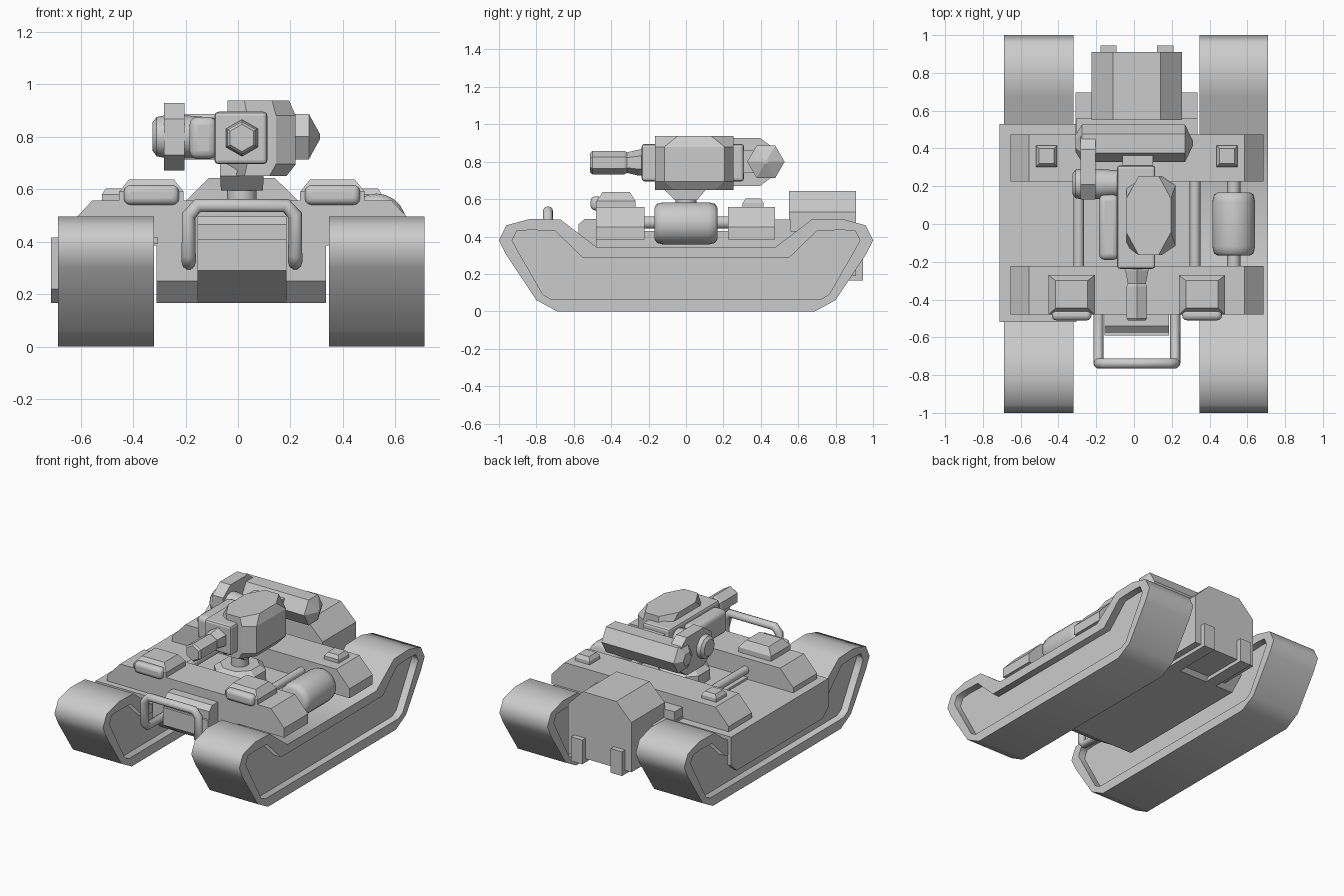
import bpy, bmesh, math
from mathutils import Vector

if "Cube" in bpy.data.objects:
    bpy.data.objects.remove(bpy.data.objects["Cube"])

C = 0.015  # centre line of the hull


def finish(ob, bevel=0, segs=3, smooth=None):
    if bevel:
        m = ob.modifiers.new("bevel", 'BEVEL')
        m.width, m.segments, m.limit_method = bevel, segs, 'ANGLE'
    if smooth:
        bpy.ops.object.select_all(action='DESELECT')
        ob.select_set(True)
        bpy.context.view_layer.objects.active = ob
        bpy.ops.object.shade_smooth_by_angle(angle=math.radians(smooth))
    return ob


def loft(name, axis, rings, **kw):
    """Skin matching 2D outlines placed at coordinates along an axis, with end caps."""
    place = {'x': lambda c, u, v: (c, u, v), 'y': lambda c, u, v: (u, c, v),
             'z': lambda c, u, v: (u, v, c)}[axis]
    bm = bmesh.new()
    loops = [[bm.verts.new(place(c, u, v)) for u, v in pts] for c, pts in rings]
    for a, b in zip(loops, loops[1:]):
        for i in range(len(a)):
            j = (i + 1) % len(a)
            bm.faces.new((a[i], a[j], b[j], b[i]))
    bm.faces.new(loops[0])
    bm.faces.new(loops[-1])
    bmesh.ops.recalc_face_normals(bm, faces=bm.faces)
    me = bpy.data.meshes.new(name)
    bm.to_mesh(me)
    bm.free()
    ob = bpy.data.objects.new(name, me)
    bpy.context.collection.objects.link(ob)
    return finish(ob, **kw)


def rect(u0, u1, v0, v1):
    return [(u0, v0), (u1, v0), (u1, v1), (u0, v1)]


def octo(u0, u1, v0, v1, cu, cv):
    return [(u0 + cu, v0), (u1 - cu, v0), (u1, v0 + cv), (u1, v1 - cv),
            (u1 - cu, v1), (u0 + cu, v1), (u0, v1 - cv), (u0, v0 + cv)]


def ngon(u, v, r, n, turn=0):
    return [(u + r * math.cos(2 * math.pi * i / n + turn),
             v + r * math.sin(2 * math.pi * i / n + turn)) for i in range(n)]


def prism(name, axis, a, b, pts, **kw):
    return loft(name, axis, [(a, pts), (b, pts)], **kw)


def box(name, x0, x1, y0, y1, z0, z1, **kw):
    return prism(name, 'z', z0, z1, rect(x0, x1, y0, y1), **kw)


def rod(name, pts, r):
    """Round bent tube through a list of points."""
    cu = bpy.data.curves.new(name, 'CURVE')
    cu.dimensions, cu.bevel_depth, cu.bevel_resolution, cu.use_fill_caps = '3D', r, 3, True
    sp = cu.splines.new('POLY')
    sp.points.add(len(pts) - 1)
    for p, co in zip(sp.points, pts):
        p.co = (*co, 1)
    ob = bpy.data.objects.new(name, cu)
    bpy.context.collection.objects.link(ob)
    return ob


def both_ends(half):
    return half + [(-y, z) for y, z in reversed(half)]


# Tracks: outer belt with a recessed panel on each side
belt = both_ends([(0.48, 0.345), (0.67, 0.49), (0.83, 0.495), (0.96, 0.46),
                  (1.0, 0.38), (0.96, 0.30), (0.80, 0.06), (0.69, 0.0)])
panel = both_ends([(0.55, 0.285), (0.70, 0.43), (0.83, 0.435), (0.905, 0.43),
                   (0.93, 0.38), (0.90, 0.325), (0.765, 0.09), (0.72, 0.065)])
for side, x0, x1 in (("left", -0.687, -0.32), ("right", 0.347, 0.71)):
    loft(side + "_track", 'x', [(x0 + 0.05, panel), (x0, panel), (x0, belt),
                                (x1, belt), (x1, panel), (x1 - 0.05, panel)], smooth=62)

# Hull, nose and the folded guard over the left track
prism("hull", 'x', -0.31, 0.335,
      [(-0.40, 0.165), (0.60, 0.165), (0.695, 0.25), (0.695, 0.43), (-0.48, 0.43), (-0.48, 0.25)])
prism("nose", 'x', -0.155, 0.185,
      [(-0.40, 0.165), (-0.59, 0.29), (-0.59, 0.41), (-0.575, 0.41), (-0.575, 0.465),
       (-0.54, 0.495), (-0.40, 0.495)])
box("left_guard_top", -0.70, -0.305, -0.52, 0.53, 0.39, 0.415)
prism("left_guard_side", 'x', -0.712, -0.685,
      [(-0.52, 0.22), (-0.46, 0.165), (0.47, 0.165), (0.53, 0.22), (0.53, 0.415), (-0.52, 0.415)])

# Front and rear cross decks with sloping ends
deck = [(C - 0.67, 0.385), (C + 0.67, 0.385), (C + 0.67, 0.45), (C + 0.57, 0.557),
        (C - 0.57, 0.557), (C - 0.67, 0.45)]
prism("front_deck", 'y', -0.48, -0.222, deck)
prism("rear_deck", 'y', 0.225, 0.475, deck)
box("rear_ledge", C - 0.32, C + 0.32, 0.47, 0.56, 0.38, 0.49)

# Engine housing with two tow feet
prism("engine_housing", 'y', 0.55, 0.91,
      [(C - 0.24, 0.19), (C + 0.24, 0.19), (C + 0.24, 0.53), (C + 0.125, 0.643),
       (C - 0.125, 0.643), (C - 0.24, 0.53)])

for s, side in ((-1, "left"), (1, "right")):
    x = C + s * 0.15
    box(side + "_tow_foot", x - 0.043, x + 0.043, 0.90, 0.945, 0.165, 0.33)
    box(side + "_tow_rail", x - 0.043, x + 0.043, 0.60, 0.91, 0.165, 0.20)
    # Lamps: tapered housing with a rounded lens
    x = C + s * 0.345
    loft(side + "_lamp_housing", 'z', [(0.55, rect(x - 0.123, x + 0.123, -0.48, -0.27)),
                                       (0.59, rect(x - 0.123, x + 0.123, -0.48, -0.27)),
                                       (0.637, rect(x - 0.085, x + 0.085, -0.445, -0.30))])
    box(side + "_lamp_lens", x - 0.105, x + 0.105, -0.51, -0.45, 0.54, 0.615,
        bevel=0.024, smooth=40)
    # Rear hatches
    x = C + s * 0.478
    loft(side + "_hatch", 'z', [(0.55, rect(x - 0.056, x + 0.056, 0.303, 0.415)),
                                (0.58, rect(x - 0.056, x + 0.056, 0.303, 0.415)),
                                (0.603, rect(x - 0.04, x + 0.04, 0.32, 0.40))])
    # Deck pipes
    x = C + s * 0.308
    rod(side + "_deck_pipe", [(x, -0.24, 0.475), (x, 0.24, 0.475)], 0.028)

# Fuel drum on its axle
loft("fuel_drum", 'y', [(y, ngon(0.528, 0.47, r, 20)) for y, r in
                        ((-0.168, 0.085), (-0.155, 0.105), (-0.12, 0.113),
                         (0.12, 0.113), (0.155, 0.105), (0.168, 0.085))], smooth=45)
rod("drum_axle", [(0.528, -0.24, 0.475), (0.528, 0.24, 0.475)], 0.035)

# Bumper tube
L, R = -0.188, 0.218
rod("bumper", [(L, -0.46, 0.32), (L, -0.71, 0.32), (L, -0.738, 0.35), (L, -0.738, 0.50),
               (L + 0.035, -0.738, 0.537), (R - 0.035, -0.738, 0.537), (R, -0.738, 0.50),
               (R, -0.738, 0.35), (R, -0.71, 0.32), (R, -0.46, 0.32)], 0.027)

# Turret ring, neck and flared seat
loft("turret_ring", 'z', [(0.42, ngon(C, 0, 0.165, 8, math.pi / 8)),
                          (0.50, ngon(C, 0, 0.165, 8, math.pi / 8)),
                          (0.53, ngon(C, 0, 0.125, 8, math.pi / 8))])
prism("turret_neck", 'z', 0.50, 0.61, ngon(C, 0, 0.056, 16), smooth=40)
loft("turret_seat", 'z', [(0.595, rect(C - 0.08, C + 0.08, -0.06, 0.06)),
                          (0.65, rect(C - 0.083, C + 0.083, -0.115, 0.105)),
                          (0.70, rect(C - 0.083, C + 0.083, -0.115, 0.105))])

# Turret: rounded core, eight-sided shell and side pad
box("turret_core", -0.09, 0.112, -0.237, 0.31, 0.695, 0.895, bevel=0.015, segs=2)
loft("turret_shell", 'z', [(0.65, octo(-0.04, 0.185, -0.165, 0.255, 0.065, 0.10)),
                           (0.695, octo(-0.04, 0.22, -0.165, 0.255, 0.075, 0.05)),
                           (0.88, octo(-0.04, 0.22, -0.165, 0.255, 0.075, 0.05)),
                           (0.937, octo(-0.04, 0.195, -0.165, 0.255, 0.065, 0.12))])
box("turret_side_pad", -0.185, -0.08, -0.19, 0.155, 0.715, 0.875, bevel=0.03, smooth=35)

# Hexagonal gun barrel
loft("gun_barrel", 'y', [(y, ngon(C, 0.795, r, 6, math.pi / 6)) for y, r in
                         ((-0.22, 0.07), (-0.25, 0.07), (-0.315, 0.055), (-0.33, 0.063),
                          (-0.50, 0.063), (-0.512, 0.052))])

# Launcher tube across the back of the turret, pointed at both ends
loft("launcher_tube", 'x', [(x, ngon(0.427, 0.80, r, 6)) for x, r in
                            ((-0.31, 0.045), (-0.275, 0.10), (0.27, 0.10), (0.312, 0.012))])
box("launcher_mount", -0.06, 0.10, 0.29, 0.38, 0.74, 0.86)

# Bracket plate and pivot hub on the left end of the launcher
prism("launcher_bracket", 'x', -0.283, -0.203, octo(0.13, 0.475, 0.67, 0.928, 0.08, 0.06))
loft("pivot_hub", 'x', [(x, ngon(0.212, 0.80, r, 12)) for x, r in
                        ((-0.325, 0.055), (-0.31, 0.075), (-0.285, 0.08),
                         (-0.185, 0.08), (-0.07, 0.07))], smooth=35)
